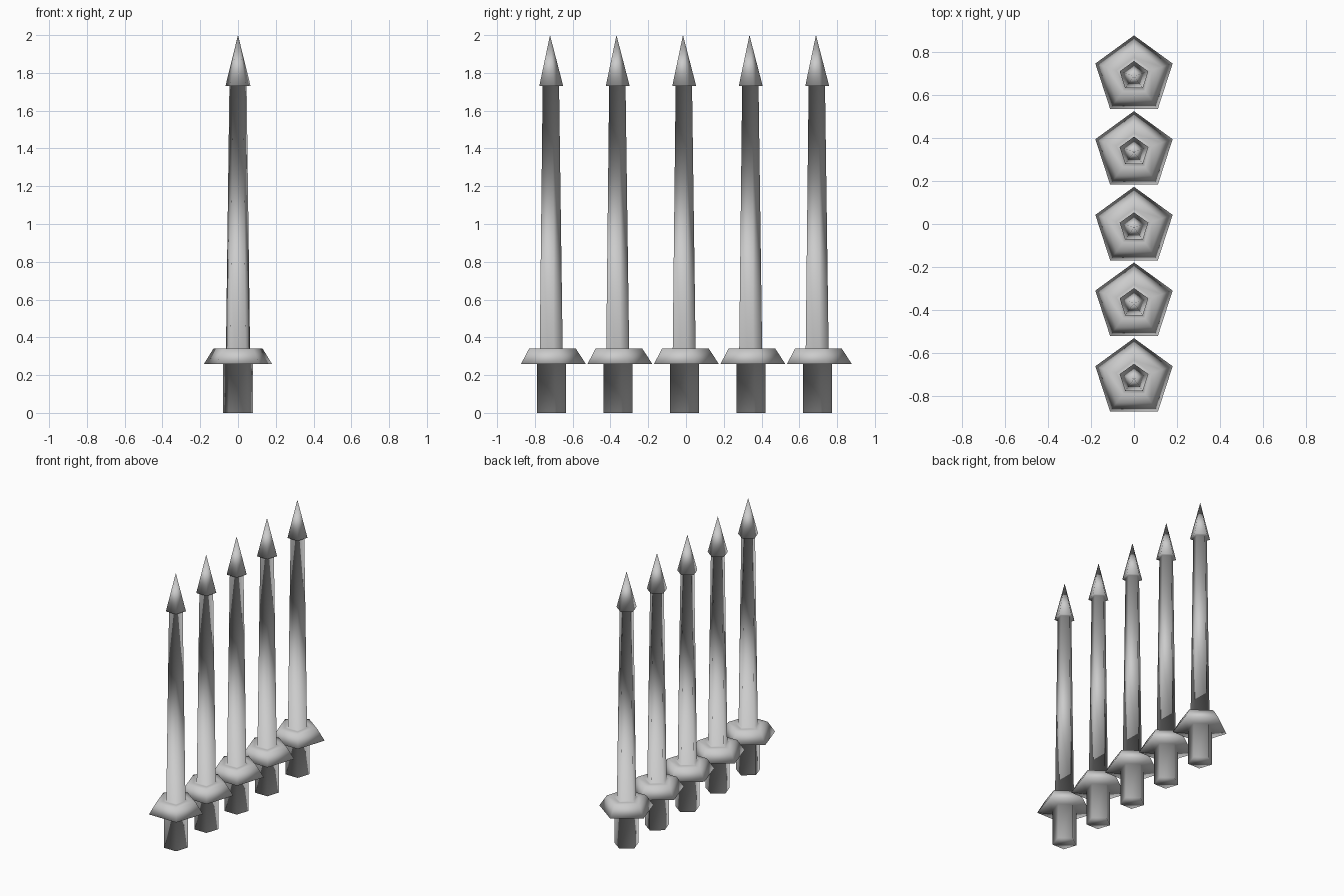
import bpy, bmesh
from math import sin, cos, pi

if "Cube" in bpy.data.objects:
    bpy.data.objects.remove(bpy.data.objects["Cube"])

SIDES = 5
# (radius, height) profile, bottom to top
PROFILE = [
    (0.084, 0.0), (0.084, 0.26),                 # square-cut foot
    (0.189, 0.26), (0.137, 0.34), (0.086, 0.34), # flared collar
    (0.067, 0.34), (0.048, 1.73),                # tapering shaft
    (0.070, 1.73),                               # underside of the point
]
TIP = 2.0


def make_spike(name):
    """Sweep the profile round five sides as one welded, smooth mesh."""
    bm = bmesh.new()
    rings = []
    for r, z in PROFILE:
        angles = [pi / 2 + 2 * pi * i / SIDES for i in range(SIDES)]
        rings.append([bm.verts.new((r * cos(a), r * sin(a), z)) for a in angles])
    for low, high in zip(rings, rings[1:]):
        for i in range(SIDES):
            j = (i + 1) % SIDES
            bm.faces.new((low[i], low[j], high[j], high[i]))
    # foot cap and pointed tip
    bm.faces.new(rings[0][::-1])
    tip = bm.verts.new((0, 0, TIP))
    for i in range(SIDES):
        bm.faces.new((rings[-1][i], rings[-1][(i + 1) % SIDES], tip))
    bmesh.ops.recalc_face_normals(bm, faces=bm.faces)
    for f in bm.faces:
        f.smooth = True
    mesh = bpy.data.meshes.new(name)
    bm.to_mesh(mesh)
    bm.free()
    return mesh


# row of five spikes along y
spike = make_spike("spike")
for n in range(5):
    obj = bpy.data.objects.new(f"spike_{n + 1}", spike)
    obj.location.y = -0.720 + 0.352 * n
    bpy.context.collection.objects.link(obj)
